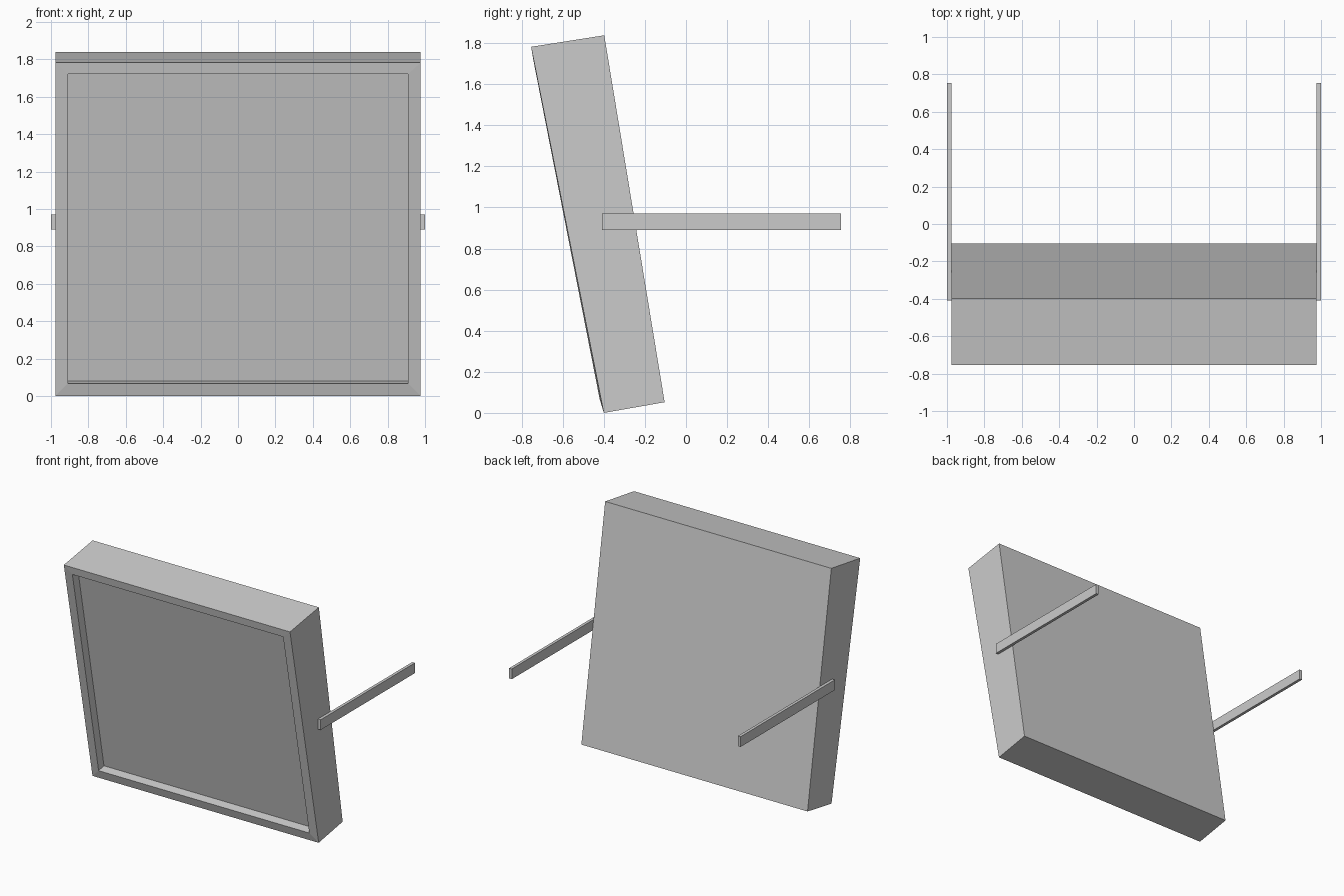
import bpy, bmesh

if "Cube" in bpy.data.objects:
    bpy.data.objects.remove(bpy.data.objects["Cube"])

grey = bpy.data.materials.new("light_grey")
grey.diffuse_color = (0.6, 0.6, 0.6, 1)
grey.use_nodes = True
grey.node_tree.nodes["Principled BSDF"].inputs["Base Color"].default_value = grey.diffuse_color


def finish(name, bm):
    bmesh.ops.recalc_face_normals(bm, faces=bm.faces)
    me = bpy.data.meshes.new(name)
    bm.to_mesh(me)
    bm.free()
    me.materials.append(grey)
    ob = bpy.data.objects.new(name, me)
    bpy.context.collection.objects.link(ob)


# Leaning panel: rings from the back, to the front rim, to the recessed face
# each ring: half width, bottom (y, z), top (y, z)
rings = [
    (0.977, (-0.104, 0.052), (-0.398, 1.838)),
    (0.977, (-0.400, 0.000), (-0.754, 1.782)),
    (0.910, (-0.420, 0.066), (-0.744, 1.722)),
    (0.910, (-0.354, 0.079), (-0.676, 1.735)),
]
bm = bmesh.new()
loops = []
for w, lo, hi in rings:
    loops.append([bm.verts.new(c) for c in
                  ((-w, *lo), (w, *lo), (w, *hi), (-w, *hi))])
bm.faces.new(loops[0])
bm.faces.new(loops[-1])
for a, b in zip(loops, loops[1:]):
    for i in range(4):
        j = (i + 1) % 4
        bm.faces.new((a[i], a[j], b[j], b[i]))
finish("tilted_panel", bm)

# Side arms reaching backwards
for side, name in ((-1, "left_arm"), (1, "right_arm")):
    bm = bmesh.new()
    bmesh.ops.create_cube(bm, size=1)
    bmesh.ops.scale(bm, verts=bm.verts, vec=(0.023, 1.162, 0.08))
    bmesh.ops.translate(bm, verts=bm.verts, vec=(side * 0.9885, 0.173, 0.93))
    finish(name, bm)
